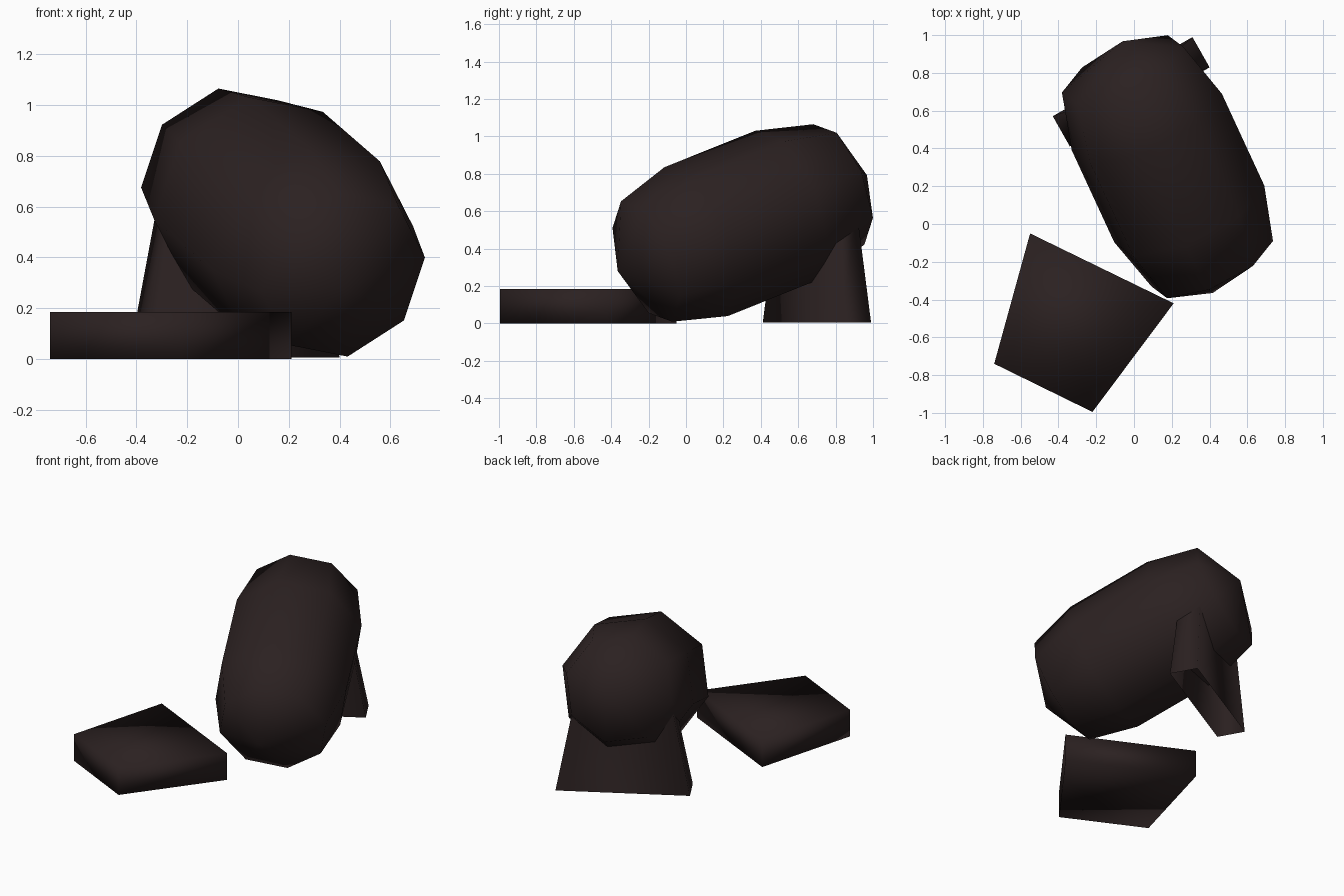
import bpy, bmesh, math
from mathutils import Vector

if "Cube" in bpy.data.objects:
    bpy.data.objects.remove(bpy.data.objects["Cube"])

dark = bpy.data.materials.new("dark_brown")
dark.diffuse_color = (0.024, 0.015, 0.015, 1)
dark.use_nodes = True
dark.node_tree.nodes["Principled BSDF"].inputs["Base Color"].default_value = dark.diffuse_color


def finish(name, bm):
    bmesh.ops.recalc_face_normals(bm, faces=bm.faces)
    for f in bm.faces:
        f.smooth = True
    me = bpy.data.meshes.new(name)
    bm.to_mesh(me)
    bm.free()
    me.materials.append(dark)
    ob = bpy.data.objects.new(name, me)
    bpy.context.collection.objects.link(ob)
    return ob


def loft(rings, capped=True):
    """Skin closed rings of equal size, with or without end caps."""
    bm = bmesh.new()
    loops = [[bm.verts.new(p) for p in ring] for ring in rings]
    n = len(loops[0])
    for a, b in zip(loops, loops[1:]):
        for i in range(n):
            j = (i + 1) % n
            bm.faces.new((a[i], a[j], b[j], b[i]))
    caps = [bm.faces.new(loops[0]), bm.faces.new(loops[-1])] if capped else []
    return bm, caps


# Barrel body: eight-sided rounded capsule, turned and tilted up at the back
yaw, pitch = math.radians(24.8), math.radians(20)
side = Vector((math.cos(yaw), math.sin(yaw), 0))
level = Vector((-math.sin(yaw), math.cos(yaw), 0))
up = Vector((0, 0, 1))
axis = level * math.cos(pitch) + up * math.sin(pitch)
over = up * math.cos(pitch) - level * math.sin(pitch)
center = side * 0.288 + over * 0.436


def ring(t, r):
    angles = [math.radians(12 + 45 * k) for k in range(8)]
    return [center + axis * t + (side * math.cos(a) + over * math.sin(a)) * r for a in angles]


bm, caps = loft([ring(-0.23, 0.35), ring(0.08, 0.433),
                 ring(0.65, 0.433), ring(0.975, 0.35)])
# The end tips sit a little off the axis
for cap, t, shift in zip(caps, (-0.38, 1.12), (-0.063, 0.063)):
    tip = bmesh.ops.poke(bm, faces=[cap])["verts"][0]
    tip.co = center + axis * t + side * shift
finish("barrel_body", bm)

# Rear stand: tapered hollow sleeve, open below, running up into the body
turn = math.radians(29.5)
along = Vector((math.cos(turn), math.sin(turn), 0))
across = Vector((-math.sin(turn), math.cos(turn), 0))


def sleeve(z, half_len, half_thick):
    mid = Vector((-0.015, 0.70, z))
    return [mid + along * half_len * sx + across * half_thick * sy
            for sx, sy in ((-1, -1), (1, -1), (1, 1), (-1, 1))]


bm, _ = loft([sleeve(0.005, 0.425, 0.092), sleeve(0.60, 0.31, 0.07)], capped=False)
finish("rear_stand", bm)

# Front plate: flat trapezoid slab on the ground
outline = [(-0.55, -0.05), (-0.74, -0.74), (-0.22, -0.995), (0.21, -0.42)]
bm, _ = loft([[Vector((x, y, z)) for x, y in outline] for z in (0, 0.185)])
finish("front_plate", bm)
